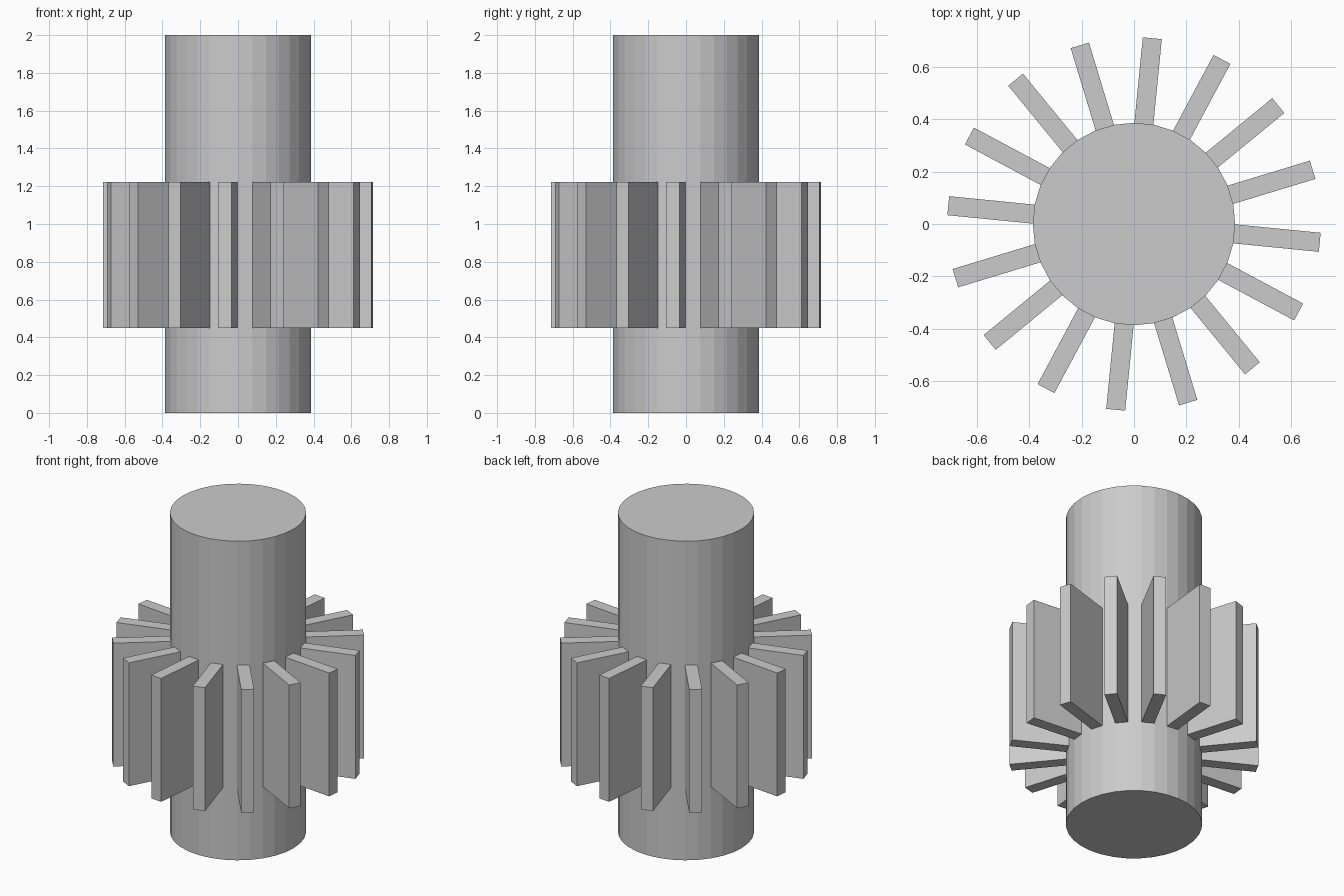
import bpy, math

if "Cube" in bpy.data.objects:
    bpy.data.objects.remove(bpy.data.objects["Cube"])

SHAFT_R, HEIGHT = 0.387, 2.0
FIN_COUNT, FIN_W = 16, 0.073
FIN_IN, FIN_OUT = 0.33, 0.714
FIN_Z0, FIN_Z1 = 0.45, 1.223

grey = bpy.data.materials.new("plain_grey")
grey.diffuse_color = (0.6, 0.6, 0.6, 1)
grey.use_nodes = True
grey.node_tree.nodes["Principled BSDF"].inputs["Base Color"].default_value = grey.diffuse_color

# Central shaft, flat facets
bpy.ops.mesh.primitive_cylinder_add(vertices=32, radius=SHAFT_R, depth=HEIGHT,
                                    location=(0, 0, HEIGHT / 2))
shaft = bpy.context.object
shaft.name = "shaft"
shaft.data.materials.append(grey)

# Radial fins, rooted inside the shaft
mid = (FIN_IN + FIN_OUT) / 2
for i in range(FIN_COUNT):
    a = math.radians(-5.625 + i * 360 / FIN_COUNT)
    bpy.ops.mesh.primitive_cube_add(
        size=1,
        location=(mid * math.cos(a), mid * math.sin(a), (FIN_Z0 + FIN_Z1) / 2),
        rotation=(0, 0, a))
    fin = bpy.context.object
    fin.name = f"fin_{i + 1}"
    fin.scale = (FIN_OUT - FIN_IN, FIN_W, FIN_Z1 - FIN_Z0)
    fin.data.materials.append(grey)
